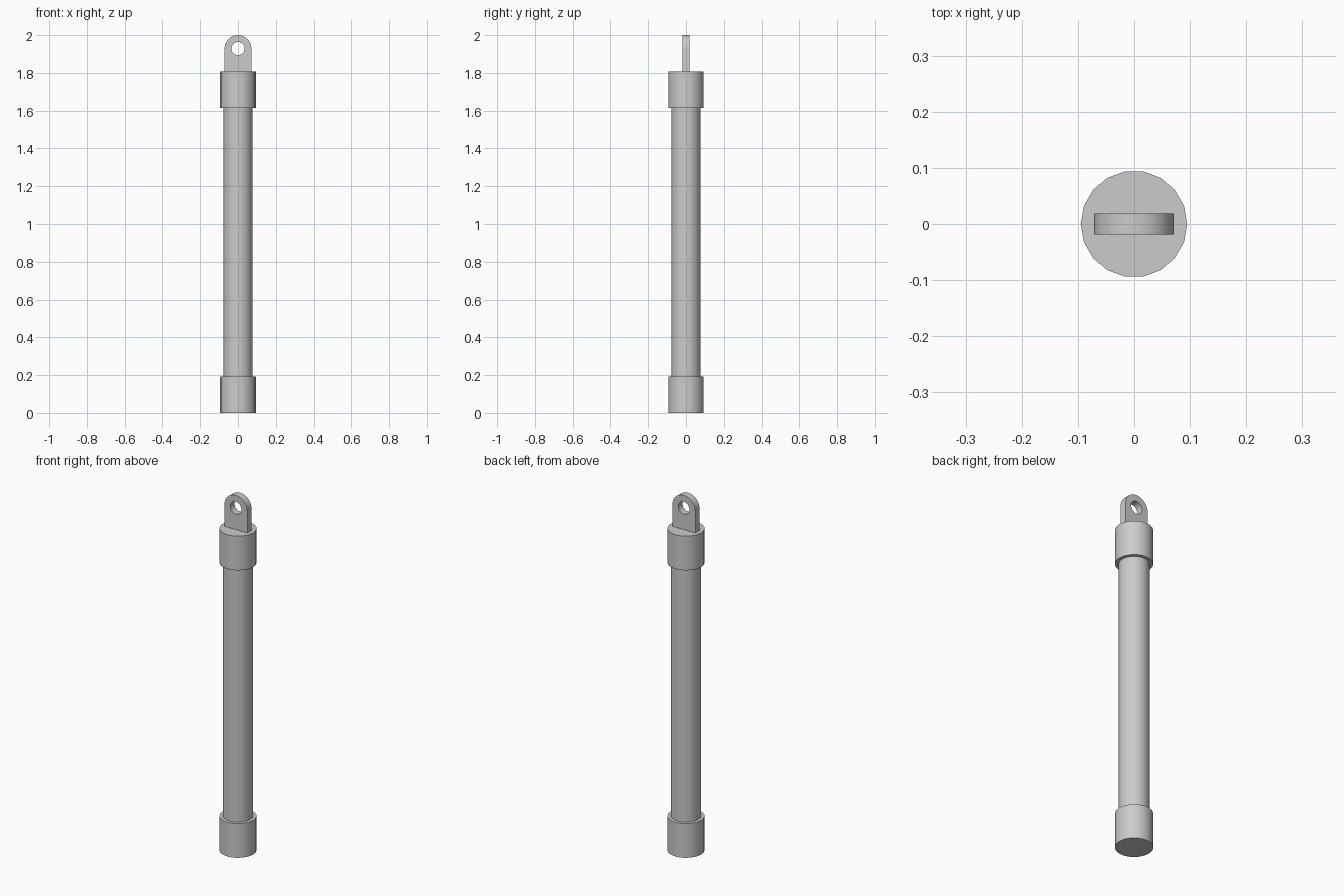
import bpy, bmesh
from math import pi, cos, sin, radians

if "Cube" in bpy.data.objects:
    bpy.data.objects.remove(bpy.data.objects["Cube"])

SIDES = 18


def finish(obj):
    bpy.ops.object.select_all(action='DESELECT')
    obj.select_set(True)
    bpy.context.view_layer.objects.active = obj
    bpy.ops.object.shade_smooth_by_angle(angle=radians(35))


def cylinder(name, radius, z0, z1):
    # start vertex on +x so flat edges face front and back
    bm = bmesh.new()
    ring = [bm.verts.new((radius * cos(2 * pi * i / SIDES),
                          radius * sin(2 * pi * i / SIDES), z0)) for i in range(SIDES)]
    base = bm.faces.new(ring)
    ext = bmesh.ops.extrude_face_region(bm, geom=[base], use_keep_orig=True)
    top = [g for g in ext['geom'] if isinstance(g, bmesh.types.BMVert)]
    bmesh.ops.translate(bm, verts=top, vec=(0, 0, z1 - z0))
    bmesh.ops.recalc_face_normals(bm, faces=bm.faces)
    mesh = bpy.data.meshes.new(name)
    bm.to_mesh(mesh)
    bm.free()
    obj = bpy.data.objects.new(name, mesh)
    bpy.context.collection.objects.link(obj)
    finish(obj)


def eyelet_tab(name, radius, hole, z_eye, z_base, half_depth):
    # rounded outline with a hole, as a filled and extruded 2D curve
    arc = [(radius * cos(pi * i / 16), z_eye + radius * sin(pi * i / 16)) for i in range(17)]
    outline = [(-radius, z_base), (radius, z_base)] + arc
    circle = [(hole * cos(2 * pi * i / 24), z_eye + hole * sin(2 * pi * i / 24)) for i in range(24)]
    curve = bpy.data.curves.new(name, 'CURVE')
    curve.dimensions = '2D'
    curve.fill_mode = 'BOTH'
    curve.extrude = half_depth
    for pts in (outline, circle):
        spline = curve.splines.new('POLY')
        spline.points.add(len(pts) - 1)
        for p, (x, z) in zip(spline.points, pts):
            p.co = (x, z, 0, 1)
        spline.use_cyclic_u = True
    obj = bpy.data.objects.new(name, curve)
    obj.rotation_euler = (pi / 2, 0, 0)
    bpy.context.collection.objects.link(obj)
    bpy.ops.object.select_all(action='DESELECT')
    obj.select_set(True)
    bpy.context.view_layer.objects.active = obj
    bpy.ops.object.convert(target='MESH')
    obj = bpy.context.object
    # weld the caps to the rim
    bm = bmesh.new()
    bm.from_mesh(obj.data)
    bmesh.ops.remove_doubles(bm, verts=bm.verts, dist=0.0002)
    bmesh.ops.recalc_face_normals(bm, faces=bm.faces)
    bm.to_mesh(obj.data)
    bm.free()
    finish(obj)


# main tube and its end caps
cylinder("tube", 0.077, 0.1, 1.71)
cylinder("bottom_cap", 0.095, 0.0, 0.192)
cylinder("top_cap", 0.095, 1.615, 1.807)

# hanging tab
eyelet_tab("hanging_tab", 0.071, 0.035, 1.929, 1.79, 0.019)
